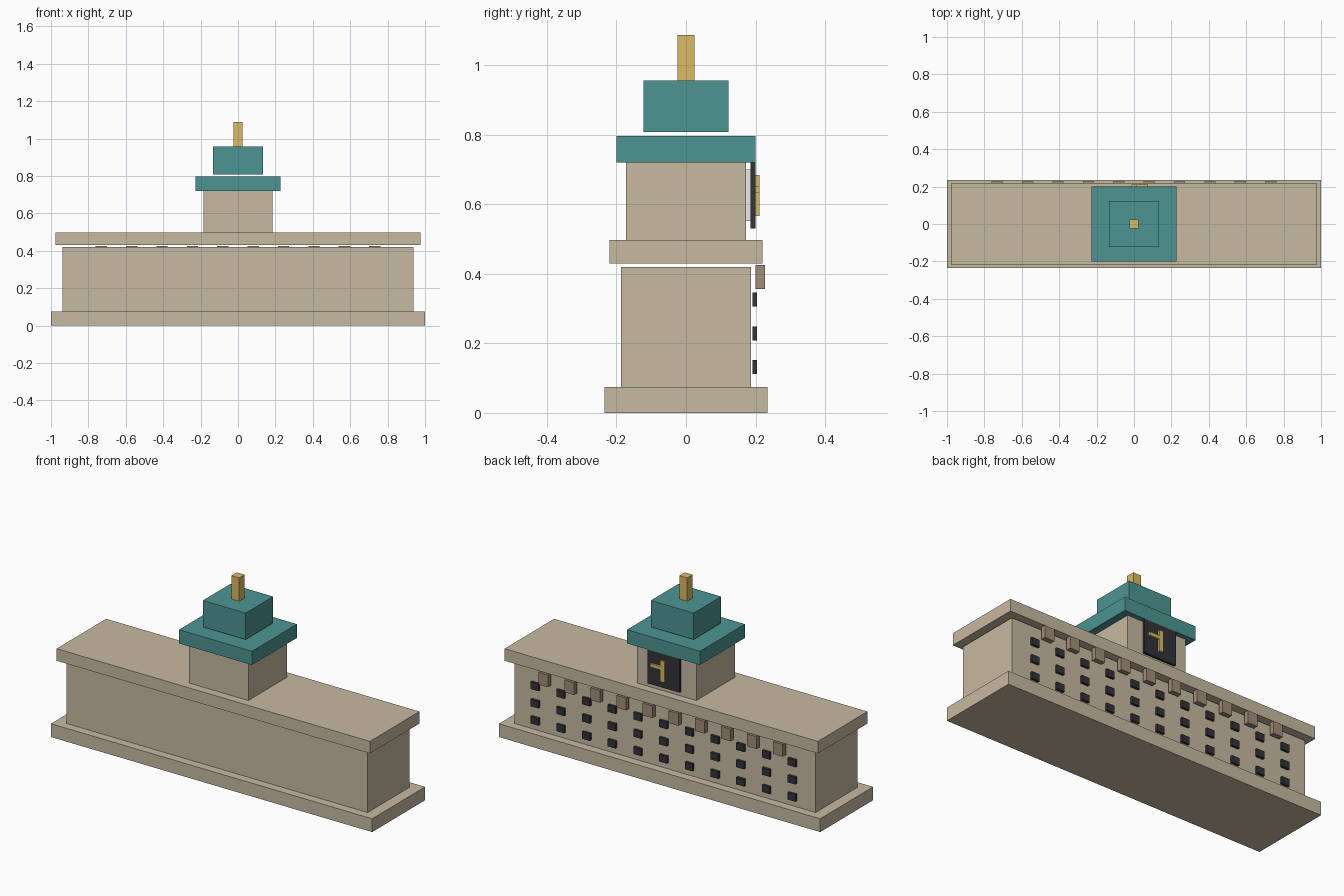
import bpy
import bmesh

if "Cube" in bpy.data.objects:
    bpy.data.objects.remove(bpy.data.objects["Cube"])


def material(name, rgb):
    # sRGB 0-255 to linear
    m = bpy.data.materials.new(name)
    m.diffuse_color = [(c / 255) ** 2.2 for c in rgb] + [1]
    m.use_nodes = True
    m.node_tree.nodes["Principled BSDF"].inputs["Base Color"].default_value = m.diffuse_color
    return m


stone = material("stone", (198, 184, 160))
dark_stone = material("dark_stone", (160, 140, 120))
copper = material("copper", (77, 148, 145))
gold = material("gold", (218, 185, 100))
dark = material("dark_glass", (55, 55, 60))
white = material("white", (235, 235, 230))


def box(name, mat, x, y, z):
    """Box from (min, max) ranges along each axis."""
    ranges = (x, y, z)
    bm = bmesh.new()
    bmesh.ops.create_cube(bm, size=1)
    for v in bm.verts:
        v.co = [(a + b) / 2 + (b - a) * c for (a, b), c in zip(ranges, v.co)]
    mesh = bpy.data.meshes.new(name)
    bm.to_mesh(mesh)
    bm.free()
    mesh.materials.append(mat)
    ob = bpy.data.objects.new(name, mesh)
    # put the origin in the middle of the part
    mid = [(a + b) / 2 for a, b in ranges]
    for v in mesh.vertices:
        v.co = [c - m for c, m in zip(v.co, mid)]
    ob.location = mid
    bpy.context.collection.objects.link(ob)
    return ob


def block(name, mat, half_x, half_y, z0, z1):
    return box(name, mat, (-half_x, half_x), (-half_y, half_y), (z0, z1))


# Main hall
block("plinth", stone, 1.0, 0.235, 0.0, 0.075)
block("main_hall", stone, 0.938, 0.187, 0.075, 0.42)
block("cornice", stone, 0.975, 0.22, 0.43, 0.498)

# Tower and stepped roof
block("tower", stone, 0.185, 0.172, 0.498, 0.72)
block("tower_roof", copper, 0.227, 0.2, 0.72, 0.797)
block("upper_roof", copper, 0.133, 0.122, 0.808, 0.957)
block("spire", gold, 0.024, 0.024, 0.957, 1.088)

# Clock on the back of the tower
box("clock_face", white, (-0.075, 0.075), (0.172, 0.187), (0.552, 0.70))
box("clock_panel", dark, (-0.1, 0.1), (0.186, 0.2), (0.53, 0.72))
box("minute_hand", gold, (-0.013, 0.013), (0.2, 0.211), (0.567, 0.684))
box("hour_hand", gold, (-0.013, 0.075), (0.2, 0.211), (0.632, 0.652))

# Three rows of windows
for row in range(3):
    z = 0.132 + row * 0.097
    for col in range(11):
        x = -0.8 + col * 0.16
        box(f"window_{row}_{col}", dark, (x - 0.024, x + 0.024), (0.191, 0.205), (z - 0.02, z + 0.02))

# Brackets under the cornice
for i in range(10):
    x = -0.731 + i * 0.1624
    box(f"bracket_{i}", dark_stone, (x - 0.03, x + 0.03), (0.2, 0.227), (0.357, 0.426))
